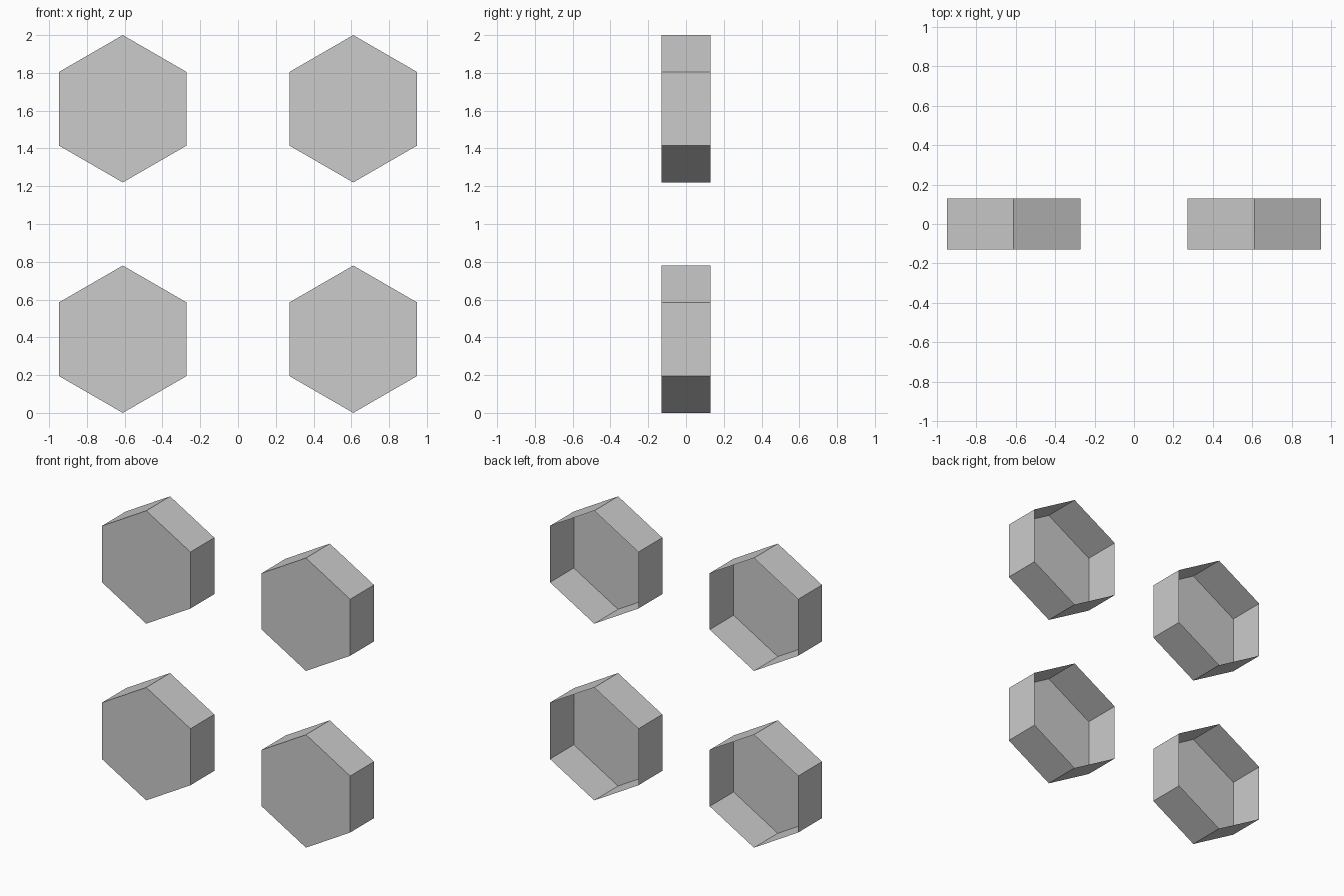
import bpy, bmesh, math
from mathutils import Matrix, Vector

if "Cube" in bpy.data.objects:
    bpy.data.objects.remove(bpy.data.objects["Cube"])

RADIUS, DEPTH = 0.39, 0.26


def hex_cup(name, x, z):
    """Thin hexagonal cup, point up, closed at the front and open at the back."""
    bm = bmesh.new()
    # front face
    bmesh.ops.create_circle(bm, cap_ends=True, segments=6, radius=RADIUS,
                            matrix=Matrix.Rotation(math.radians(90), 4, 'X'))
    # bmesh circle starts on its y axis, so make sure a point faces up
    if max(v.co.z for v in bm.verts) < RADIUS - 0.01:
        bmesh.ops.rotate(bm, verts=bm.verts, matrix=Matrix.Rotation(math.radians(30), 3, 'Y'))
    bmesh.ops.translate(bm, verts=bm.verts, vec=(0, -DEPTH / 2, 0))
    # side walls
    walls = bmesh.ops.extrude_edge_only(bm, edges=bm.edges[:])
    rim = [g for g in walls["geom"] if isinstance(g, bmesh.types.BMVert)]
    bmesh.ops.translate(bm, verts=rim, vec=(0, DEPTH, 0))
    # outward normals
    bmesh.ops.recalc_face_normals(bm, faces=bm.faces)
    bm.faces.ensure_lookup_table()
    front = min(bm.faces, key=lambda f: f.calc_center_median().y)
    if front.normal.dot(Vector((0, -1, 0))) < 0:
        bmesh.ops.reverse_faces(bm, faces=bm.faces)
    mesh = bpy.data.meshes.new(name)
    bm.to_mesh(mesh)
    bm.free()
    obj = bpy.data.objects.new(name, mesh)
    obj.location = (x, 0, z)
    bpy.context.collection.objects.link(obj)


# two rows of two cups
for row, z in (("lower", RADIUS), ("upper", 2 - RADIUS)):
    for side, x in (("left", -0.61), ("right", 0.61)):
        hex_cup(f"{row}_{side}_hex_cup", x, z)
